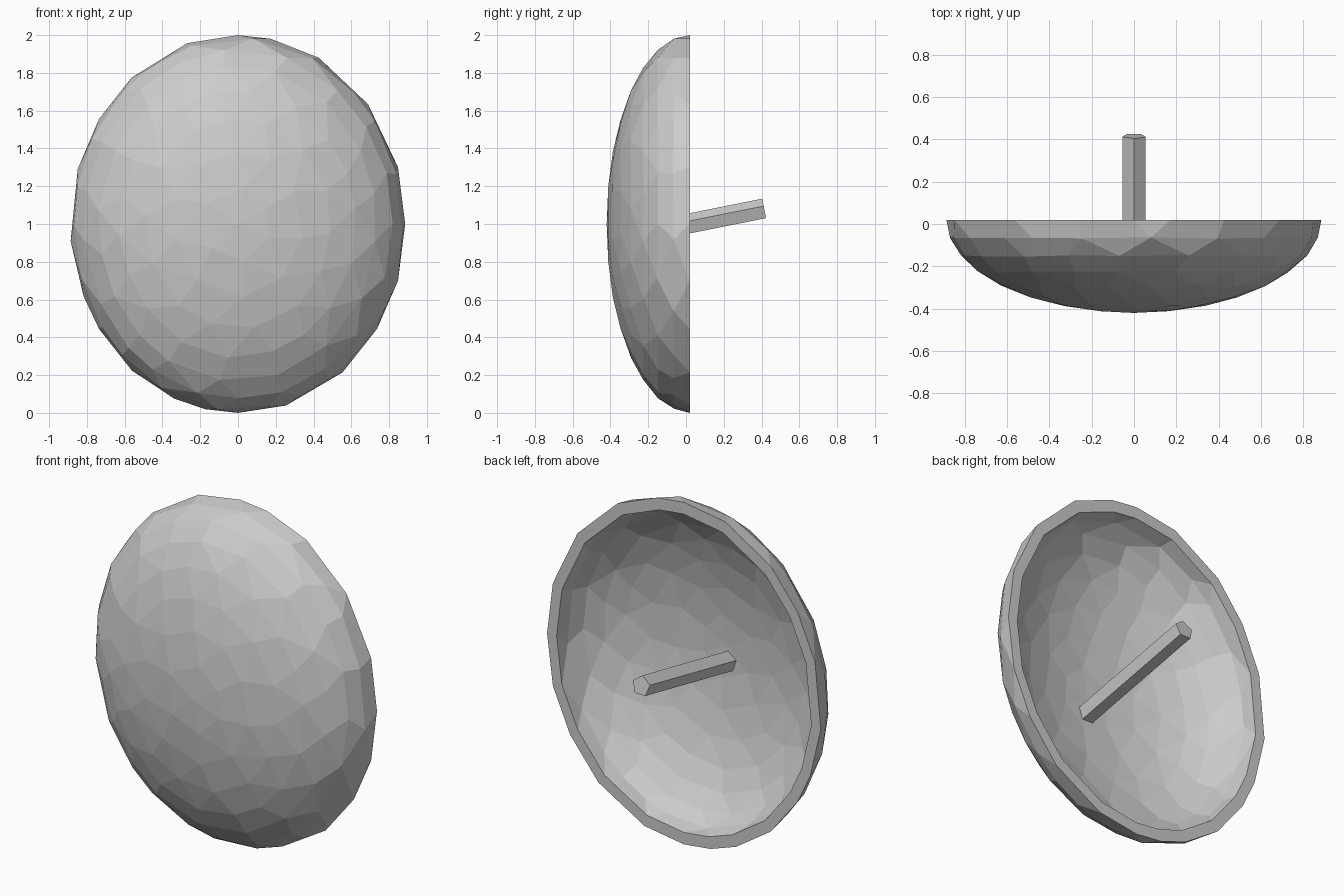
import bpy, bmesh, math, random
from mathutils import Vector

random.seed(4)
cube = bpy.data.objects.get("Cube")
if cube:
    bpy.data.objects.remove(cube, do_unlink=True)

RIM_Y = 0.02

# Single plain grey
grey = bpy.data.materials.new("light_grey")
grey.use_nodes = True
colour = (0.6, 0.6, 0.6, 1)
grey.diffuse_color = colour
for node in grey.node_tree.nodes:
    if node.type == 'BSDF_PRINCIPLED':
        node.inputs["Base Color"].default_value = colour


def add_object(name, bm):
    mesh = bpy.data.meshes.new(name)
    bm.to_mesh(mesh)
    bm.free()
    mesh.materials.append(grey)
    obj = bpy.data.objects.new(name, mesh)
    bpy.context.collection.objects.link(obj)
    return obj


# Shield dish: starts as a round half sphere
bm = bmesh.new()
bmesh.ops.create_uvsphere(bm, u_segments=32, v_segments=16, radius=1)
lower = [v for v in bm.verts if v.co.z < -0.01]
bmesh.ops.delete(bm, geom=lower, context='VERTS')
for v in bm.verts:
    if v.co.z > 0.01:
        # slight unevenness so the facets come out irregular
        v.co.x += random.uniform(-0.002, 0.002)
        v.co.y += random.uniform(-0.002, 0.002)
dish = add_object("shield_dish", bm)

# Coarse irregular facets, then wall thickness inward
decimate = dish.modifiers.new("facets", 'DECIMATE')
decimate.ratio = 0.5
shell = dish.modifiers.new("wall", 'SOLIDIFY')
shell.thickness = 0.07
shell.offset = -1
bpy.context.view_layer.objects.active = dish
dish.select_set(True)
for name in ("facets", "wall"):
    bpy.ops.object.modifier_apply(modifier=name)

# Squash into a shallow oval facing front, with a flat back rim;
# the wall becomes thinner at the middle than at the rim
for v in dish.data.vertices:
    x, y, z = v.co
    depth = z if z > 0.05 else 0
    v.co = (0.885 * x, RIM_Y - 0.44 * depth, 1 + y)

# Handle: five-sided bar tilted upward, ridge on top
bm = bmesh.new()
base, tip = Vector((0, -0.395, 0.915)), Vector((0, 0.415, 1.077))
axis = (tip - base).normalized()
side = Vector((1, 0, 0))
up = side.cross(axis)
rings = []
for centre in (base, tip):
    ring = []
    for i in range(5):
        a = math.tau * i / 5
        ring.append(bm.verts.new(centre + 0.058 * (side * math.sin(a) + up * math.cos(a))))
    rings.append(ring)
    bm.faces.new(ring)
for i in range(5):
    j = (i + 1) % 5
    bm.faces.new((rings[0][i], rings[0][j], rings[1][j], rings[1][i]))
bmesh.ops.recalc_face_normals(bm, faces=bm.faces)
add_object("handle", bm)
